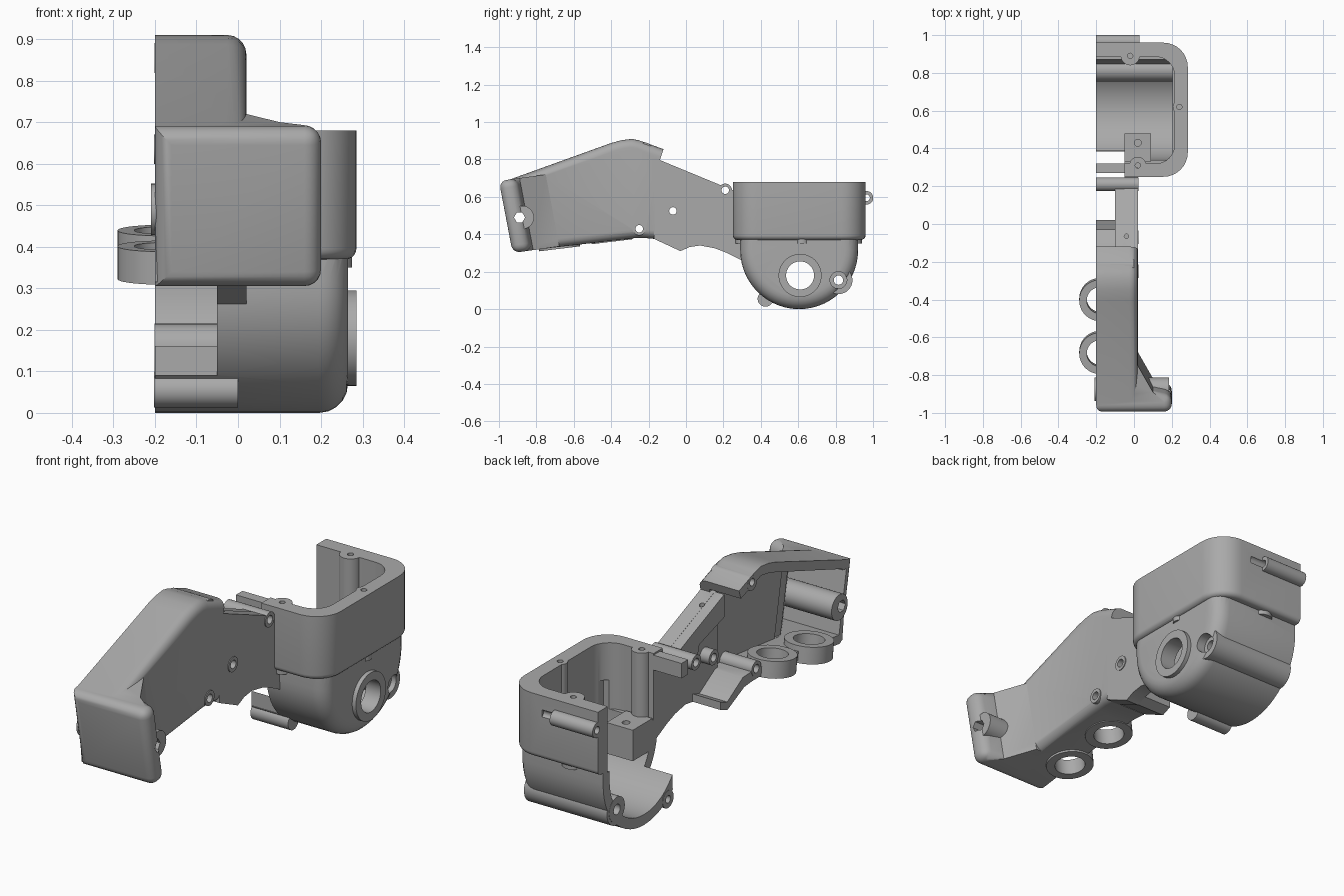
import bpy, bmesh, math
from mathutils import Matrix, Vector

if "Cube" in bpy.data.objects:
    bpy.data.objects.remove(bpy.data.objects["Cube"])

grey = bpy.data.materials.new("housing_grey")
grey.diffuse_color = (0.40, 0.40, 0.40, 1)
grey.use_nodes = True
grey.node_tree.nodes["Principled BSDF"].inputs["Base Color"].default_value = grey.diffuse_color


def finish(bm, name):
    bmesh.ops.recalc_face_normals(bm, faces=bm.faces)
    me = bpy.data.meshes.new(name)
    bm.to_mesh(me)
    bm.free()
    ob = bpy.data.objects.new(name, me)
    bpy.context.collection.objects.link(ob)
    me.materials.append(grey)
    return ob


def prism(name, pts, lo, hi, axis="x", bevel=0, pick=None, warp=None):
    """Extrude a profile: (y, z) along x, or (x, y) along z."""
    bm = bmesh.new()
    place = (lambda p, t: (t, p[0], p[1])) if axis == "x" else (lambda p, t: (p[0], p[1], t))
    a = [bm.verts.new(place(p, lo)) for p in pts]
    b = [bm.verts.new(place(p, hi)) for p in pts]
    bm.faces.new(a)
    bm.faces.new(b[::-1])
    for i in range(len(pts)):
        j = (i + 1) % len(pts)
        bm.faces.new((a[i], a[j], b[j], b[i]))
    bmesh.ops.recalc_face_normals(bm, faces=bm.faces)
    if bevel:
        edges = [e for e in bm.edges if pick(e.verts[0].co, e.verts[1].co)]
        bmesh.ops.bevel(bm, geom=edges, offset=bevel, segments=5, profile=0.5,
                        affect='EDGES', clamp_overlap=True)
    if warp:
        for v in bm.verts:
            v.co = warp(v.co)
    return finish(bm, name)


def box(name, x0, x1, y0, y1, z0, z1):
    return prism(name, [(y0, z0), (y1, z0), (y1, z1), (y0, z1)], x0, x1)


def rod(name, c, r, length, rot, segs=32):
    bm = bmesh.new()
    bmesh.ops.create_cone(bm, cap_ends=True, segments=segs, radius1=r, radius2=r, depth=length,
                          matrix=Matrix.Translation(c) @ rot)
    return finish(bm, name)


ALONG_X = Matrix.Rotation(math.pi / 2, 4, 'Y')
UP = Matrix.Identity(4)
TILT = Matrix.Rotation(math.radians(7), 4, 'X')


def xrod(y, z, r, x0, x1, segs=32):
    return rod("boss", ((x0 + x1) / 2, y, z), r, x1 - x0, ALONG_X, segs)


def combine(base, others, op):
    for o in others:
        bpy.context.view_layer.objects.active = base
        m = base.modifiers.new("b", 'BOOLEAN')
        m.operation, m.solver, m.object = op, 'EXACT', o
        bpy.ops.object.modifier_apply(modifier="b")
        bpy.data.objects.remove(o, do_unlink=True)


def smooth(ob):
    bpy.ops.object.select_all(action='DESELECT')
    ob.select_set(True)
    bpy.context.view_layer.objects.active = ob
    bpy.ops.object.shade_smooth_by_angle(angle=math.radians(32))


def corner_rect(x0, x1, y0, y1, r, n=8):
    """Rectangle with the two +x corners rounded."""
    pts = [(x0, y0)]
    for cy, start in ((y0 + r, -90), (y1 - r, 0)):
        for i in range(n + 1):
            t = math.radians(start + 90 * i / n)
            pts.append((x1 - r + r * math.cos(t), cy + r * math.sin(t)))
    return pts + [(x0, y1)]


def bowl(r, top, cy=0.605, cz=0.315, n=28):
    """Half-round profile with straight sides up to top."""
    arc = [(cy - r * math.cos(math.pi * i / n), cz - r * math.sin(math.pi * i / n)) for i in range(n + 1)]
    return [(cy - r, top)] + arc + [(cy + r, top)]


# ---- handle: hollow half shell, flared end box, neck plate ----
handle = prism("handle_shell",
               [(-0.95, 0.69), (-0.40, 0.888), (-0.345, 0.903), (-0.29, 0.91), (-0.25, 0.902),
                (-0.12, 0.855), (-0.14, 0.797), (-0.165, 0.375), (-0.22, 0.38), (-0.27, 0.38),
                (-0.83, 0.315), (-0.91, 0.315)],
               -0.2, 0.02, bevel=0.045,
               pick=lambda a, b: min(a.x, b.x) > 0 and min(a.y, b.y) < -0.17)


def lean(c):
    return Vector((c.x, c.y + (0.685 - c.z) * 0.19, c.z + (c.y + 1) * 0.14))


end_box = prism("end_box", [(-0.2, -1), (0.2, -1), (0.2, -0.91), (0.10, -0.89), (0.02, -0.75), (-0.2, -0.75)],
                0.30, 0.685, "z", bevel=0.04, warp=lean,
                pick=lambda a, b: max(a.x, b.x) > 0.15 and min(a.y, b.y) < -0.9
                or min(a.y, b.y, -0.99) == max(a.y, b.y))
neck = prism("neck", [(-0.17, 0.80), (-0.14, 0.797), (0.25, 0.636), (0.30, 0.62), (0.30, 0.26),
                      (0.22, 0.30), (0.155, 0.325), (0.075, 0.34), (0.02, 0.332), (-0.03, 0.31),
                      (-0.09, 0.338), (-0.17, 0.375)], -0.05, 0.02)
combine(handle, [end_box], 'UNION')
cavity = prism("cavity", [(-0.91, 0.66), (-0.36, 0.853), (-0.29, 0.865), (-0.1, 0.80), (-0.1, 0.42),
                          (-0.27, 0.425), (-0.83, 0.36), (-0.88, 0.36)], -0.3, -0.03)
end_cavity = prism("end_cavity", [(-0.3, -0.95), (0.155, -0.95), (0.155, -0.935), (0.08, -0.92),
                                  (-0.02, -0.76), (-0.02, -0.7), (-0.3, -0.7)],
                   0.342, 0.642, "z", warp=lean)
combine(handle, [cavity, end_cavity], 'DIFFERENCE')

# sloping neck rib, lower tongue, bearing rings and screw bosses
rib = prism("rib", [(-0.15, 0.80), (0.19, 0.66), (0.19, 0.56), (0.06, 0.56), (0.04, 0.63), (-0.15, 0.69)], -0.1, 0.01)
tongue = prism("tongue", [(-0.25, 0.385), (-0.165, 0.377), (-0.03, 0.312), (0.02, 0.332), (0.02, 0.37),
                          (-0.03, 0.352), (-0.15, 0.425), (-0.25, 0.43)], -0.2, -0.03)
RINGS = ((-0.4, 0.40), (-0.68, 0.362))
SCREWS = ((-0.25, 0.43), (-0.07, 0.525), (0.21, 0.635))
parts = [neck, rib, tongue]
parts += [rod("ring", (-0.18, y, z), 0.11, 0.08, TILT, 48) for y, z in RINGS]
parts += [xrod(y, z, 0.036, -0.202 if y != -0.07 else -0.1, 0.024) for y, z in SCREWS]
parts += [xrod(-0.875, 0.49, 0.062, -0.21, 0.185), xrod(-0.22, 0.855, 0.036, -0.201, 0.0)]
combine(handle, parts, 'UNION')
holes = [rod("hole", (-0.18, y, z), 0.07, 0.3, TILT, 48) for y, z in RINGS]
holes += [xrod(y, z, 0.02, -0.3, 0.1, 20) for y, z in SCREWS]
holes += [xrod(-0.89, 0.49, 0.03, -0.3, 0.3, 6), xrod(-0.22, 0.86, 0.018, -0.3, -0.08, 20),
          rod("hole", (-0.04, -0.065, 0.76), 0.012, 0.1, UP, 16)]
combine(handle, holes, 'DIFFERENCE')

# ---- head: rounded upper wall over a half-round bowl ----
head = prism("head_shell", corner_rect(-0.2, 0.285, 0.25, 0.96, 0.13), 0.37, 0.68, "z", bevel=0.025,
             pick=lambda a, b: max(a.z, b.z) < 0.38 and max(a.x, b.x) > -0.19)
lower = prism("head_bowl", bowl(0.315, 0.45), -0.2, 0.265, bevel=0.07,
              pick=lambda a, b: min(a.x, b.x) > 0.2 and min(a.z, b.z) < 0.44)
lower_bosses = [xrod(0.815, 0.155, 0.075, -0.2, 0.245), xrod(0.61, 0.18, 0.115, 0.1, 0.285, 48),
                xrod(0.965, 0.595, 0.036, -0.2, 0.03)]
combine(head, [lower] + lower_bosses, 'UNION')
combine(head, [prism("c", corner_rect(-0.3, 0.215, 0.32, 0.885, 0.10), 0.36, 0.8, "z"),
               prism("c", bowl(0.265, 0.5), -0.3, 0.205),
               box("c", -0.3, -0.05, 0.15, 0.39, 0.09, 0.8)], 'DIFFERENCE')

# posts, screw block, front bar and closing bosses
POSTS = ((-0.02, 0.89, 0.05), (0.24, 0.62, 0.035), (0.02, 0.31, 0.045))
extra = [rod("post", (x, y, 0.515), r, 0.33, UP) for x, y, r in POSTS]
extra += [box("block", -0.051, 0.09, 0.33, 0.48, 0.22, 0.37),
          box("bar", -0.2, 0.0, 0.27, 0.32, 0.60, 0.672),
          xrod(0.425, 0.055, 0.042, -0.202, 0.0),
          xrod(0.815, 0.155, 0.06, -0.201, 0.22)]
combine(head, extra, 'UNION')
drill = [rod("hole", (x, y, 0.66), 0.014, 0.16, UP, 16) for x, y, r in POSTS]
drill += [rod("hole", (0.02, 0.43, 0.36), 0.018, 0.1, UP, 16),
          xrod(0.61, 0.18, 0.075, 0.05, 0.4, 48),
          xrod(0.815, 0.155, 0.025, -0.3, 0.4, 20), xrod(0.815, 0.155, 0.045, 0.22, 0.4),
          xrod(0.425, 0.055, 0.018, -0.3, -0.1, 20), xrod(0.965, 0.595, 0.018, -0.3, 0.1, 20)]
combine(head, drill, 'DIFFERENCE')

for ob in (handle, head):
    smooth(ob)
